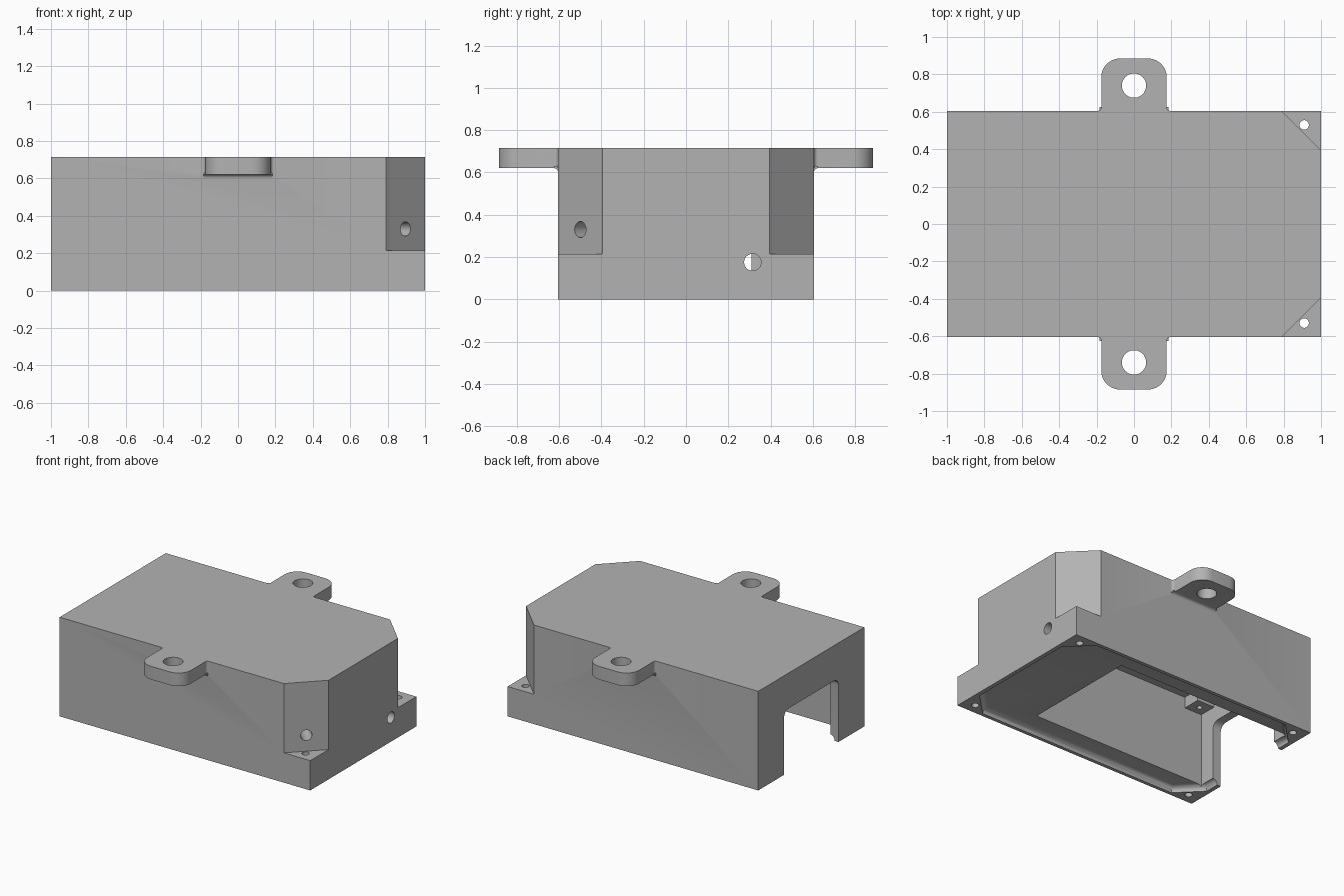
import bpy, bmesh
from math import sin, cos, pi, sqrt
from mathutils import Vector, Matrix

if "Cube" in bpy.data.objects:
    bpy.data.objects.remove(bpy.data.objects["Cube"], do_unlink=True)

grey = bpy.data.materials.new("plain grey")
grey.use_nodes = True
grey.diffuse_color = (0.45, 0.45, 0.45, 1)
grey.node_tree.nodes["Principled BSDF"].inputs["Base Color"].default_value = (0.45, 0.45, 0.45, 1)


def finish(name, bm):
    bmesh.ops.recalc_face_normals(bm, faces=bm.faces)
    mesh = bpy.data.meshes.new(name)
    bm.to_mesh(mesh)
    bm.free()
    mesh.materials.append(grey)
    obj = bpy.data.objects.new(name, mesh)
    bpy.context.collection.objects.link(obj)
    return obj


def loft(name, layers):
    """Solid through a stack of matching closed outlines."""
    bm = bmesh.new()
    rings = [[bm.verts.new(p) for p in layer] for layer in layers]
    n = len(rings[0])
    for a, b in zip(rings, rings[1:]):
        for i in range(n):
            j = (i + 1) % n
            bm.faces.new((a[i], a[j], b[j], b[i]))
    bm.faces.new(rings[0])
    bm.faces.new(rings[-1])
    return finish(name, bm)


def prism(name, outline, z0, z1):
    return loft(name, [[(x, y, z) for x, y in outline] for z in (z0, z1)])


def box(name, x0, x1, y0, y1, z0, z1):
    return prism(name, [(x0, y0), (x1, y0), (x1, y1), (x0, y1)], z0, z1)


def rod(name, start, end, radius):
    a, b = Vector(start), Vector(end)
    turn = (b - a).to_track_quat('Z', 'Y').to_matrix().to_4x4()
    bm = bmesh.new()
    bmesh.ops.create_cone(bm, cap_ends=True, segments=40, radius1=radius, radius2=radius,
                          depth=(b - a).length, matrix=Matrix.Translation((a + b) / 2) @ turn)
    return finish(name, bm)


def arc(cx, cy, r, a0, a1, steps=8):
    """Arc points, angles in quarter turns."""
    angles = [(a0 + (a1 - a0) * i / steps) * pi / 2 for i in range(steps + 1)]
    return [(cx + r * cos(a), cy + r * sin(a)) for a in angles]


def combine(target, tool, operation):
    mod = target.modifiers.new("join", 'BOOLEAN')
    mod.operation, mod.solver, mod.object = operation, 'EXACT', tool
    with bpy.context.temp_override(object=target, active_object=target):
        bpy.ops.object.modifier_apply(modifier=mod.name)
    bpy.data.objects.remove(tool, do_unlink=True)


def cut(tool):
    combine(housing, tool, 'DIFFERENCE')


def add(tool):
    combine(housing, tool, 'UNION')


HY, TOP, CEILING = 0.605, 0.715, 0.65
housing = box("housing", -1, 1, -HY, HY, 0, TOP)

# Cut-off corners above the screw flanges
for s in (-1, 1):
    cut(prism("corner_cutter", [(0.69, s * 0.705), (1.1, s * 0.295), (1.1, s * 0.705)], 0.215, 0.9))

# Mounting ears: rounded plan, small fillets where they meet the wall
W, F, R = 0.175, 0.018, 0.1
half = [(W + F, HY - 0.03)] + arc(W + F, HY + F, F, 3, 2, 5) + arc(W - R, 0.885 - R, R, 0, 1)
ear_plan = half + [(-x, y) for x, y in reversed(half)]
fillet = [(HY - 0.03, 0.63), (HY - 0.03, 0.6)] + arc(HY + 0.02, 0.6, 0.02, 2, 1, 6) + [(HY + 0.02, 0.63)]
for s in (-1, 1):
    add(prism("ear", [(x, s * y) for x, y in ear_plan], 0.62, TOP))
    add(loft("ear_fillet", [[(x, s * y, z) for y, z in fillet] for x in (-W - 0.01, W + 0.01)]))
    cut(rod("ear_hole", (0, s * 0.74, 0.5), (0, s * 0.74, 0.8), 0.065))


# Shallow lid recess with a rounded inner edge
def octagon(inset, z):
    x, y = 0.97 - inset, 0.58 - inset
    c = 0.165 - inset * (2 - sqrt(2))
    quarter = [(x, y - c), (x - c, y)]
    pts = quarter + [(-a, b) for a, b in reversed(quarter)]
    return [(a, b, z) for a, b in pts + [(-a, -b) for a, b in pts]]


r = 0.04
steps = [i * pi / 12 for i in range(7)]
cut(loft("recess_cutter", [octagon(0, -0.1)] + [octagon(r * (1 - cos(t)), r * sin(t)) for t in steps]))

# Deep pocket
PX0, PX1, PY = -0.935, 0.47, 0.43
cut(box("pocket_cutter", PX0, PX1, -PY, PY, -0.1, CEILING))

# Wide opening in the end wall, rounded at the top
side = arc(0.26, 0.41, 0.05, 0, 1, 6)
arch = [(0.31, -0.1)] + side + [(-y, z) for y, z in reversed(side)] + [(-0.31, -0.1)]
cut(loft("opening_cutter", [[(x, y, z) for y, z in arch] for x in (-1.1, -0.9)]))

# Standoffs in the pocket corners, each with a pilot hole
for x0, x1 in ((PX0 - 0.02, PX0 + 0.14), (PX1 - 0.14, PX1 + 0.02)):
    for s in (-1, 1):
        y0, y1 = sorted((s * (PY + 0.02), s * (PY - 0.13)))
        add(box("standoff", x0, x1, y0, y1, 0.57, CEILING + 0.02))
        xm = (max(x0, PX0) + min(x1, PX1)) / 2
        cut(rod("pilot_hole", (xm, s * (PY - 0.065), 0.5), (xm, s * (PY - 0.065), 0.64), 0.018))

# Lid screw holes
for x, top in ((0.91, 0.3), (-0.91, 0.25)):
    for s in (-1, 1):
        cut(rod("screw_hole", (x, s * 0.53, -0.1), (x, s * 0.53, top), 0.025))

# Cable hole through the end wall and slanted hole through one cut-off corner
cut(rod("cable_hole", (1.1, 0.315, 0.175), (0.4, 0.315, 0.175), 0.04))
cut(rod("slanted_hole", (0.993, -0.597, 0.33), (0.42, -0.024, 0.33), 0.038))

# Smooth round parts, keep edges sharp
bpy.ops.object.select_all(action='DESELECT')
housing.select_set(True)
bpy.context.view_layer.objects.active = housing
bpy.ops.object.shade_smooth_by_angle(angle=pi / 6)
